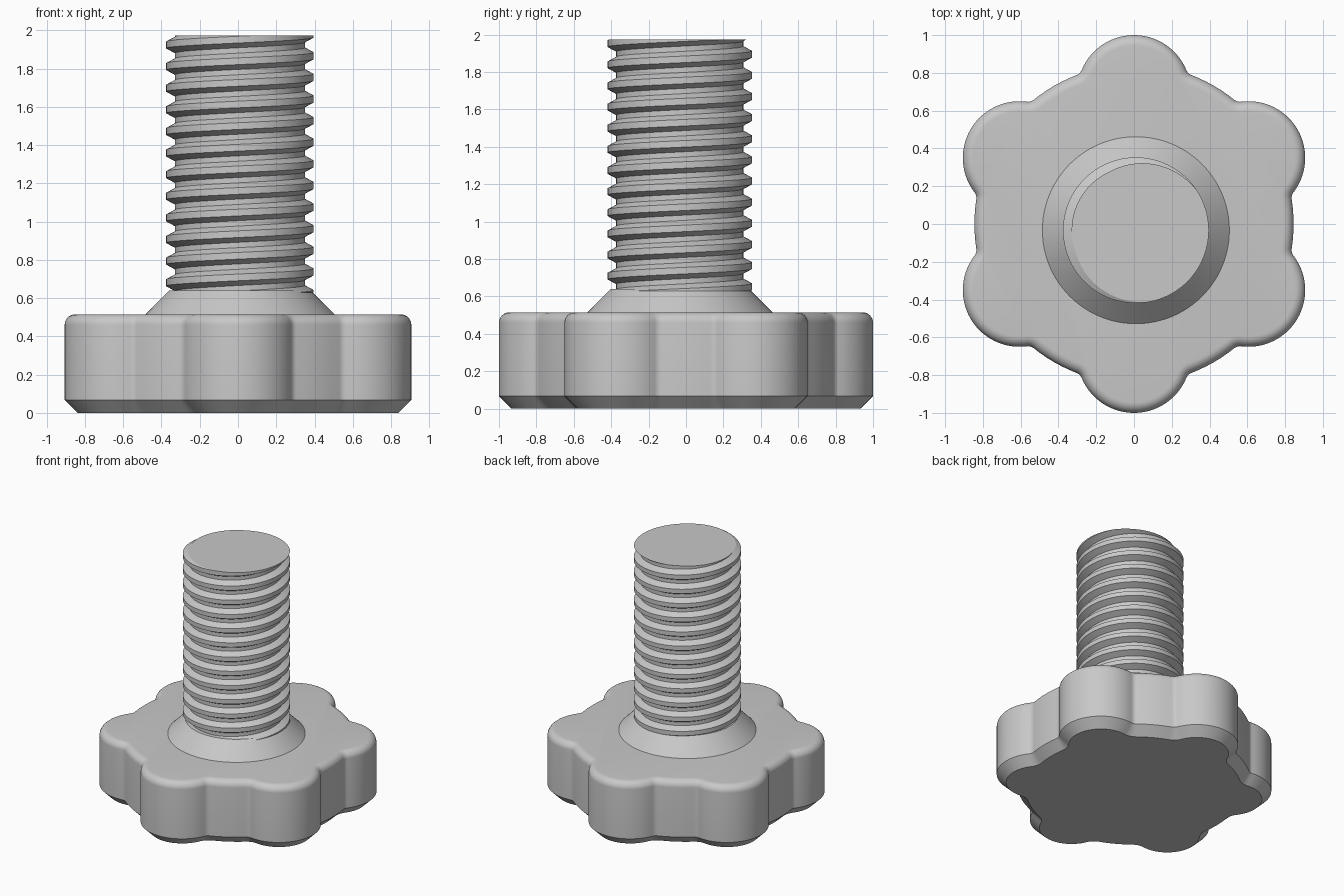
import bpy, bmesh
from math import pi, cos, sin, acos, radians, ceil

cube = bpy.data.objects.get("Cube")
if cube:
    bpy.data.objects.remove(cube)

grey = bpy.data.materials.new("plain grey")
grey.use_nodes = True
colour = (0.58, 0.58, 0.58, 1)
grey.diffuse_color = colour
grey.node_tree.nodes["Principled BSDF"].inputs["Base Color"].default_value = colour

AXIS = (0.01, -0.033)  # the stud sits slightly off the knob's centre


def finish(bm, name, angle, location=(0, 0, 0)):
    bmesh.ops.recalc_face_normals(bm, faces=bm.faces)
    mesh = bpy.data.meshes.new(name)
    bm.to_mesh(mesh)
    bm.free()
    mesh.materials.append(grey)
    obj = bpy.data.objects.new(name, mesh)
    obj.location = location
    bpy.context.collection.objects.link(obj)
    bpy.ops.object.select_all(action="DESELECT")
    obj.select_set(True)
    bpy.context.view_layer.objects.active = obj
    bpy.ops.object.shade_smooth_by_angle(angle=radians(angle))


def loft(rings):
    """Closed solid through rings of equal point count."""
    bm = bmesh.new()
    loops = [[bm.verts.new(p) for p in ring] for ring in rings]
    n = len(loops[0])
    for a, b in zip(loops, loops[1:]):
        for i in range(n):
            j = (i + 1) % n
            bm.faces.new((a[i], a[j], b[j], b[i]))
    bm.faces.new(loops[0])
    bm.faces.new(loops[-1])
    return bm


# Six-lobed outline: lobe arcs, concave blends and body arcs, inset by d
BODY, LOBE_DIST, LOBE, BLEND = 0.845, 0.7, 0.3, 0.05


def arc(cx, cy, r, a0, a1, n):
    return [(cx + r * cos(a0 + (a1 - a0) * i / n),
             cy + r * sin(a0 + (a1 - a0) * i / n)) for i in range(n)]


def outline(d, z):
    far, near = BODY + BLEND, LOBE + BLEND
    # angle of the blend centre from the lobe axis, and of the lobe tangent
    t = acos((LOBE_DIST**2 + far**2 - near**2) / (2 * LOBE_DIST * far))
    u = acos((far * cos(t) - LOBE_DIST) / near)
    bx, by = far * cos(t), far * sin(t)
    sector = arc(LOBE_DIST, 0, LOBE - d, -u, u, 28)
    sector += arc(bx, by, BLEND + d, u + pi, t + pi, 8)
    sector += arc(0, 0, BODY - d, t, pi / 3 - t, 6)
    m = pi / 3
    sector += arc(bx * cos(m) + by * sin(m), bx * sin(m) - by * cos(m),
                  BLEND + d, m - t + pi, m - u + pi, 8)
    points = []
    for k in range(6):
        a = pi / 6 + k * m
        points += [(x * cos(a) - y * sin(a), x * sin(a) + y * cos(a), z)
                   for x, y in sector]
    return points


# Knob: chamfered underneath, rounded on top
TOP, ROUND, CHAMFER = 0.515, 0.055, 0.068
rings = [outline(CHAMFER, 0), outline(0, CHAMFER)]
for i in range(9):
    a = i / 8 * pi / 2
    rings.append(outline(ROUND * (1 - cos(a)), TOP - ROUND + ROUND * sin(a)))
finish(loft(rings), "knob", 30)

# Conical collar
collar = [[(r * cos(2 * pi * i / 96), r * sin(2 * pi * i / 96), z)
           for i in range(96)] for r, z in ((0.495, TOP - 0.01), (0.495, TOP), (0.37, 0.64))]
finish(loft(collar), "collar", 30, (*AXIS, 0))

# Threaded stud: a helical sheet trimmed flat at both ends
PITCH, ROOT, CREST, SEGMENTS = 0.113, 0.34, 0.386, 96
LOW, HIGH, CREST_Z = 0.63, 1.973, 1.98
profile = [(-0.0425, ROOT), (-0.0175, CREST), (0.0175, CREST), (0.0425, ROOT)]
turns = ceil((HIGH - LOW) / PITCH) + 2
bm = bmesh.new()
rows = []
for k in range(-turns, 2):
    for offset, r in profile:
        row = []
        for j in range(SEGMENTS + 1):
            a = 2 * pi * j / SEGMENTS
            z = CREST_Z + PITCH * (k + j / SEGMENTS) + offset
            row.append(bm.verts.new((r * cos(a), r * sin(a), z)))
        rows.append(row)
for a, b in zip(rows, rows[1:]):
    for j in range(SEGMENTS):
        bm.faces.new((a[j], a[j + 1], b[j + 1], b[j]))
bmesh.ops.remove_doubles(bm, verts=bm.verts, dist=0.0001)
for z, direction in ((LOW, -1), (HIGH, 1)):
    geom = bm.verts[:] + bm.edges[:] + bm.faces[:]
    bmesh.ops.bisect_plane(bm, geom=geom, dist=1e-6, plane_co=(0, 0, z),
                           plane_no=(0, 0, direction), clear_outer=True)
    rim = [e for e in bm.edges if e.is_boundary
           and all(abs(v.co.z - z) < 1e-4 for v in e.verts)]
    bmesh.ops.holes_fill(bm, edges=rim, sides=0)
finish(bm, "threaded_stud", 25, (*AXIS, 0))
